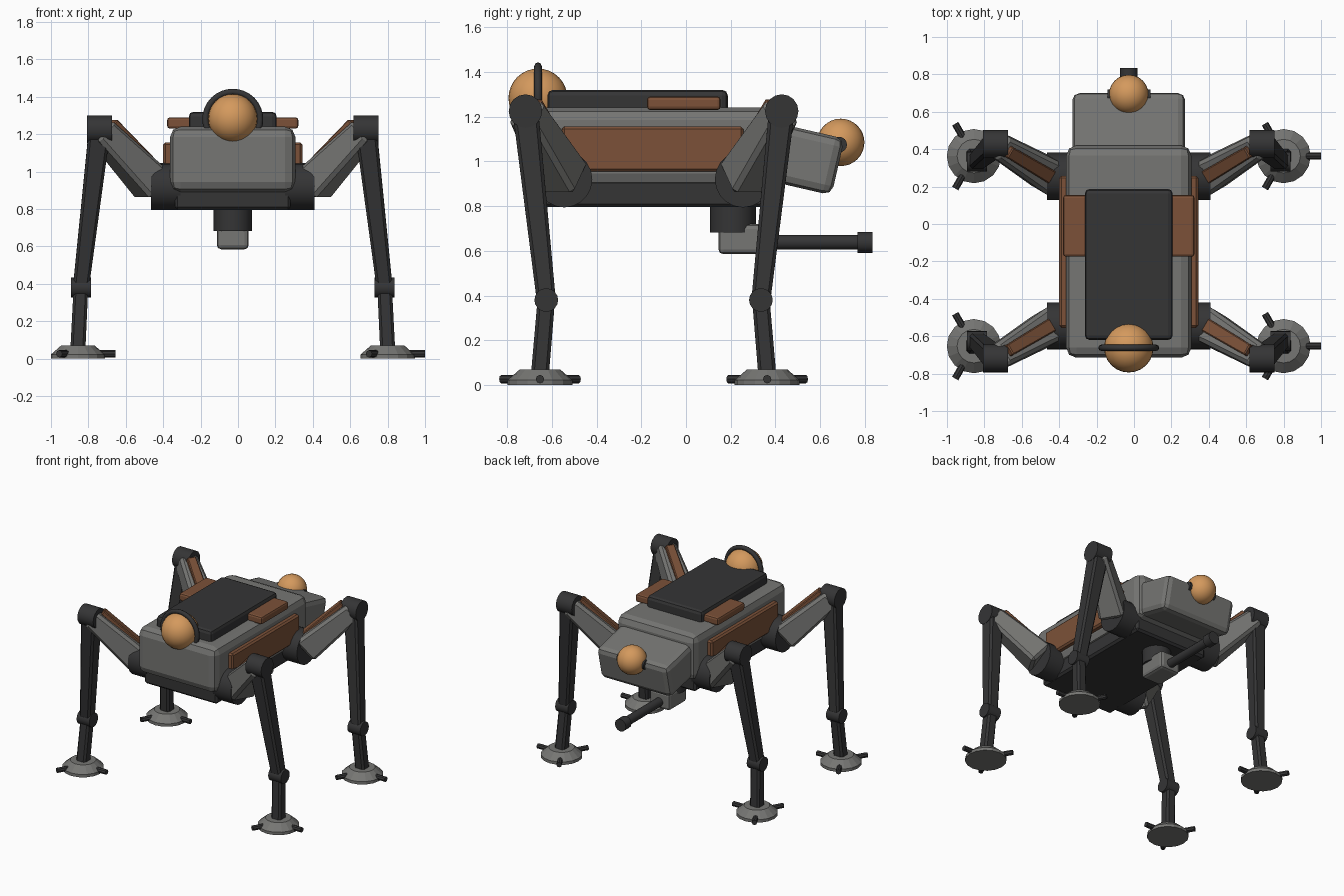
import bpy, bmesh, math
from mathutils import Vector, Matrix

if "Cube" in bpy.data.objects:
    bpy.data.objects.remove(bpy.data.objects["Cube"])

CX, CY = -0.028, -0.145   # body centre: legs mirror about it


def mat(name, rgb):
    m = bpy.data.materials.new(name)
    m.diffuse_color = (*rgb, 1)
    m.use_nodes = True
    m.node_tree.nodes["Principled BSDF"].inputs["Base Color"].default_value = m.diffuse_color
    return m


GREY = mat("grey_plating", (0.18, 0.18, 0.172))
DARK = mat("dark_metal", (0.035, 0.035, 0.036))
BROWN = mat("brown_armour", (0.2, 0.083, 0.04))
AMBER = mat("amber_lens", (0.66, 0.32, 0.11))


def finish(bm, name, material, bevel=0, segs=2, smooth=False):
    me = bpy.data.meshes.new(name)
    bmesh.ops.recalc_face_normals(bm, faces=bm.faces)
    if smooth:
        for f in bm.faces:
            f.smooth = len(f.verts) <= 4
        for e in bm.edges:
            e.smooth = len(e.link_faces) == 2 and e.calc_face_angle(0) < 0.7
    bm.to_mesh(me)
    bm.free()
    me.materials.append(material)
    ob = bpy.data.objects.new(name, me)
    bpy.context.collection.objects.link(ob)
    if bevel:
        b = ob.modifiers.new("bevel", 'BEVEL')
        b.width, b.segments, b.limit_method = bevel, segs, 'ANGLE'
    return ob


def box(name, lo, hi, material, bevel=0, segs=2, tilt=0):
    """Box between two corners, optionally tilted about x."""
    lo, hi = Vector(lo), Vector(hi)
    bm = bmesh.new()
    bmesh.ops.create_cube(bm, size=1, matrix=Matrix.Translation((lo + hi) / 2)
                          @ Matrix.Diagonal((*(hi - lo), 1)))
    if tilt:
        bmesh.ops.rotate(bm, verts=bm.verts, cent=(lo + hi) / 2,
                         matrix=Matrix.Rotation(tilt, 3, 'X'))
    return finish(bm, name, material, bevel, segs)


def frame(a, b):
    """Frame at the middle of a-b: z along the limb, y upward."""
    d = (b - a).normalized()
    side = d.cross(Vector((0, 0, 1)))
    side = Vector((1, 0, 0)) if abs(d.z) > 0.9 else side.normalized()
    up = side.cross(d).normalized()
    side = d.cross(up)
    m = Matrix((side, up, d)).transposed().to_4x4()
    m.translation = (a + b) / 2
    return m


def limb(name, a, b, w0, w1, material, bevel=0.012, lift=0, t=None):
    """Tapered box from a to b; lift raises it along its own up axis."""
    a, b = Vector(a), Vector(b)
    bm = bmesh.new()
    bmesh.ops.create_cube(bm, size=1)
    for v in bm.verts:
        w = w1 if v.co.z > 0 else w0
        v.co = Vector((v.co.x * w, v.co.y * (t or w) + lift, v.co.z * (b - a).length))
    m = frame(a, b)
    if m.col[1].z < 0 and lift:
        m = m @ Matrix.Rotation(math.pi, 4, 'Z')
    bm.transform(m)
    return finish(bm, name, material, bevel, 1)


def rod(name, a, b, r0, r1, material, sides=16, smooth=True, bevel=0):
    a, b = Vector(a), Vector(b)
    bm = bmesh.new()
    bmesh.ops.create_cone(bm, cap_ends=True, segments=sides, radius1=r0, radius2=r1,
                          depth=(b - a).length, matrix=frame(a, b))
    return finish(bm, name, material, bevel, 1, smooth)


def ball(name, c, r):
    bm = bmesh.new()
    bmesh.ops.create_uvsphere(bm, u_segments=24, v_segments=16, radius=r,
                              matrix=Matrix.Translation(c))
    return finish(bm, name, AMBER, smooth=True)


def cbox(name, hw, y0, y1, z0, z1, material, **kw):
    return box(name, (CX - hw, y0, z0), (CX + hw, y1, z1), material, **kw)


# body
cbox("hull", 0.335, -0.715, 0.42, 0.89, 1.24, GREY, bevel=0.055)
cbox("belly_slab", 0.31, -0.66, 0.37, 0.795, 0.92, DARK, bevel=0.015, segs=1)
cbox("back_pack", 0.235, -0.62, 0.187, 1.2, 1.32, DARK, bevel=0.025)
cbox("pack_side_plates", 0.351, -0.175, 0.155, 1.23, 1.29, BROWN, bevel=0.015)
for s in (-1, 1):
    x = CX + s * 0.345
    box("side_panel", (x - 0.027, -0.555, 0.955), (x + 0.027, 0.257, 1.157), BROWN, 0.012, 1)

# tilted rear head and its lens
cbox("rear_head", 0.302, 0.285, 0.685, 0.89, 1.15, GREY, bevel=0.04,
     tilt=-math.radians(13))
ball("rear_lens", (CX, 0.692, 1.085), 0.106)
rod("rear_lens_mount", (CX - 0.115, 0.685, 1.075), (CX + 0.115, 0.685, 1.075), 0.035, 0.035, DARK)

# front lens with upright ring
ball("front_lens", (CX, -0.662, 1.283), 0.132)
bpy.ops.mesh.primitive_torus_add(major_segments=32, minor_segments=8, major_radius=0.146,
                                 minor_radius=0.017, location=(CX, -0.662, 1.28),
                                 rotation=(math.pi / 2, 0, 0))
ring = bpy.context.object
ring.name = "front_lens_ring"
ring.data.materials.append(DARK)
bpy.ops.object.shade_smooth()

# under-slung turret
rod("turret_base", (CX, 0.21, 0.683), (CX, 0.21, 0.82), 0.102, 0.102, DARK)
cbox("turret_block", 0.085, 0.145, 0.365, 0.585, 0.72, GREY, bevel=0.022)
rod("barrel", (CX, 0.33, 0.638), (CX, 0.79, 0.638), 0.033, 0.033, DARK, 12)
rod("muzzle", (CX, 0.767, 0.638), (CX, 0.835, 0.638), 0.047, 0.047, DARK, 12)

# four legs
for sx, sx_name in ((-1, "left"), (1, "right")):
    for sy, sy_name in ((-1, "front"), (1, "rear")):
        n = f"{sy_name}_{sx_name}_"

        def P(x, y, z):
            return Vector((CX + sx * x, CY + sy * y, z))

        hip, knee = P(0.42, 0.4, 0.92), P(0.712, 0.573, 1.225)
        ankle, foot = P(0.812, 0.48, 0.38), P(0.828, 0.508, 0.05)
        rod(n + "hip", P(0.28, 0.4, 0.92), P(0.437, 0.4, 0.92), 0.126, 0.126, DARK, 20)
        limb(n + "thigh", hip, knee, 0.19, 0.135, GREY, 0.02)
        limb(n + "thigh_plate", hip.lerp(knee, 0.15), hip.lerp(knee, 0.93), 0.075, 0.065,
             BROWN, 0.006, lift=0.085, t=0.035)
        rod(n + "knee", P(0.645, 0.573, 1.225), P(0.779, 0.573, 1.225), 0.075, 0.075, DARK)
        limb(n + "shin", knee, ankle, 0.115, 0.085, DARK, 0.014)
        rod(n + "ankle", P(0.758, 0.48, 0.38), P(0.866, 0.48, 0.38), 0.053, 0.053, DARK)
        limb(n + "lower_shin", ankle, foot, 0.078, 0.08, DARK, 0.014)
        # foot pad with three toes
        f = Vector((foot.x, foot.y, 0))
        rod(n + "foot", f, f + Vector((0, 0, 0.022)), 0.145, 0.145, GREY, 16, False)
        rod(n + "foot_top", f + Vector((0, 0, 0.022)), f + Vector((0, 0, 0.07)),
            0.145, 0.09, GREY, 16, False)
        for k in range(3):
            a = k * math.tau / 3
            d = Vector((math.cos(a), math.sin(a), 0))
            h = Vector((0, 0, 0.026))
            rod(n + "toe", f + d * 0.09 + h, f + d * 0.2 + h, 0.019, 0.019, DARK, 8, False)
